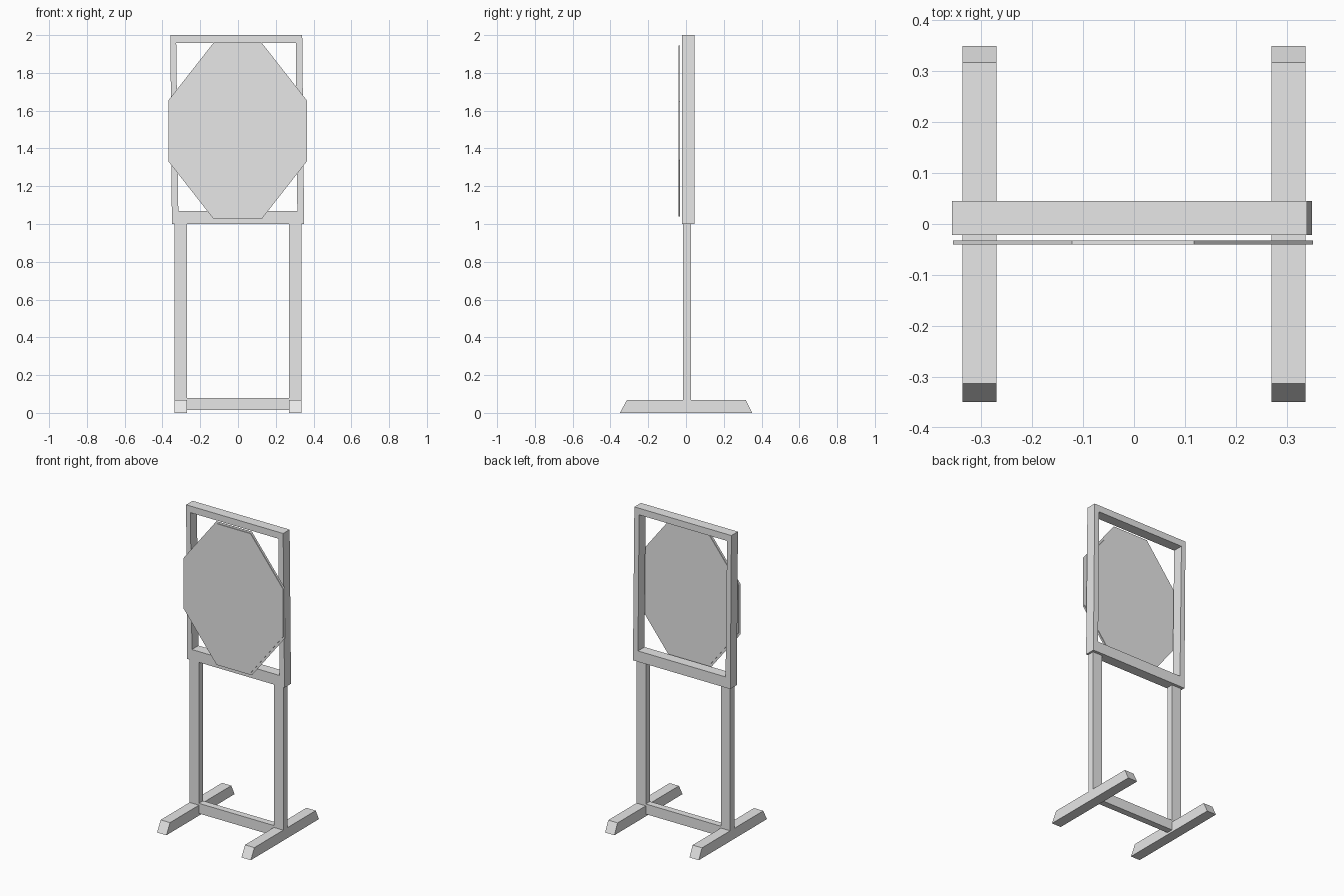
import bpy
import bmesh

default = bpy.data.objects.get("Cube")
if default:
    bpy.data.objects.remove(default, do_unlink=True)

# Single plain grey for the whole stand
grey = bpy.data.materials.new("plain grey")
grey.use_nodes = True
COLOUR = (0.8, 0.8, 0.8, 1)
grey.diffuse_color = COLOUR
grey.node_tree.nodes["Principled BSDF"].inputs["Base Color"].default_value = COLOUR


def finish(name, bm):
    mesh = bpy.data.meshes.new(name)
    if len(bm.faces) > 1:
        bmesh.ops.recalc_face_normals(bm, faces=bm.faces)
    bm.to_mesh(mesh)
    bm.free()
    mesh.materials.append(grey)
    obj = bpy.data.objects.new(name, mesh)
    bpy.context.collection.objects.link(obj)
    return obj


def prism(name, points, place, offset):
    """Extrude an outline, placed in space by a function, along an offset."""
    bm = bmesh.new()
    face = bm.faces.new([bm.verts.new(place(a, b)) for a, b in points])
    if any(offset):
        new = bmesh.ops.extrude_face_region(bm, geom=[face])["geom"]
        moved = [v for v in new if isinstance(v, bmesh.types.BMVert)]
        bmesh.ops.translate(bm, verts=moved, vec=offset)
        # keep both caps of the solid
        if face not in bm.faces:
            bmesh.ops.holes_fill(bm, edges=bm.edges)
    return finish(name, bm)


def box(name, x, y, z):
    outline = [(x[0], z[0]), (x[1], z[0]), (x[1], z[1]), (x[0], z[1])]
    return prism(name, outline, lambda a, b: (a, y[0], b), (0, y[1] - y[0], 0))


# Feet with bevelled ends, and the uprights standing on them
foot_outline = [(-0.35, 0), (0.35, 0), (0.317, 0.068), (-0.313, 0.068)]
POST_Y = (-0.016, 0.027)
for side, x0 in (("right", -0.337), ("left", 0.27)):
    prism(side + "_foot", foot_outline, lambda a, b: (x0, a, b), (0.067, 0, 0))
    box(side + "_post", (x0, x0 + 0.067), POST_Y, (0.068, 1.0))

# Low crossbar joining the feet
box("crossbar", (-0.27, 0.27), POST_Y, (0.014, 0.08))

# Slightly skewed rectangular frame: a ring of four mitred bars
outer = [(-0.35, 1.0), (0.35, 1.0), (0.34, 2.0), (-0.358, 2.0)]
inner = [(-0.316, 1.07), (0.314, 1.07), (0.306, 1.957), (-0.327, 1.957)]
bm = bmesh.new()
loops = [[bm.verts.new((x, y, z)) for x, z in ring]
         for ring, y in ((outer, -0.022), (outer, 0.045), (inner, 0.045), (inner, -0.022))]
for a, b in zip(loops, loops[1:] + loops[:1]):
    for i in range(4):
        j = (i + 1) % 4
        bm.faces.new((a[i], a[j], b[j], b[i]))
finish("upper_frame", bm)


# Eight-sided target board with a paper-thin sheet showing round its rim
def octagon(half_w, half_h, flat_x, flat_z):
    cx, cz = -0.002, 1.493
    quarter = [(half_w, flat_z), (flat_x, half_h)]
    right = [(x, -z) for x, z in reversed(quarter)] + quarter
    left = [(-x, z) for x, z in reversed(right)]
    return [(cx + x, cz + z) for x, z in right + left]


prism("target_board", octagon(0.354, 0.453, 0.12, 0.155),
      lambda a, b: (a, -0.04, b), (0, 0.008, 0))
prism("target_rim_sheet", octagon(0.366, 0.467, 0.127, 0.162),
      lambda a, b: (a, -0.036, b), (0, 0, 0))
